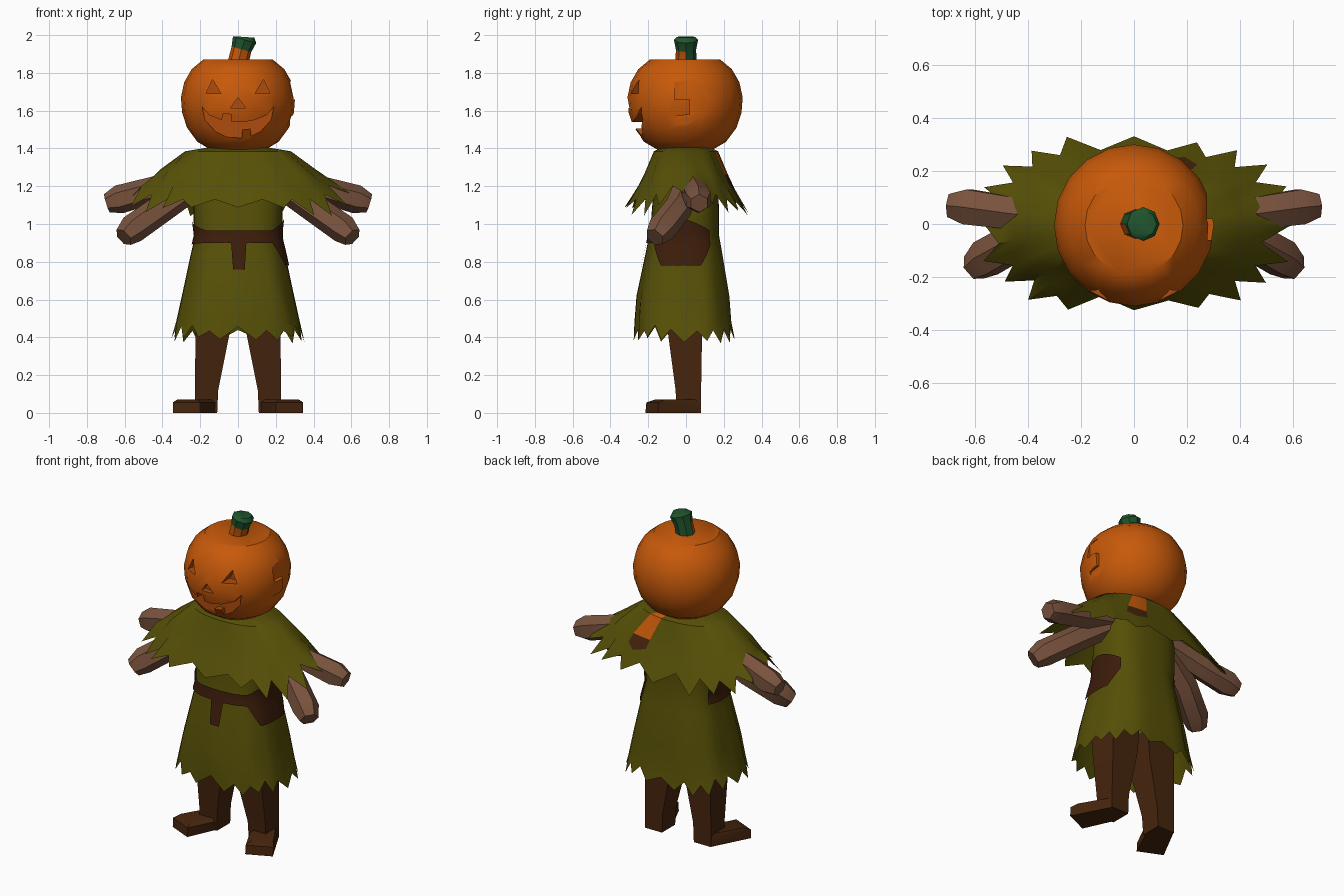
import bpy, bmesh, math, random
from mathutils import Vector

if "Cube" in bpy.data.objects:
    bpy.data.objects.remove(bpy.data.objects["Cube"])

random.seed(4)


def mat(name, rgb):
    m = bpy.data.materials.new(name)
    m.diffuse_color = (*rgb, 1)
    m.use_nodes = True
    m.node_tree.nodes["Principled BSDF"].inputs["Base Color"].default_value = m.diffuse_color
    return m


ORANGE = mat("pumpkin_orange", (0.57, 0.10, 0.003))
BURNT = mat("carved_orange", (0.42, 0.072, 0.004))
OLIVE = mat("olive_cloth", (0.094, 0.08, 0.002))
BROWN = mat("trouser_brown", (0.06, 0.018, 0.004))
LEATHER = mat("belt_leather", (0.046, 0.012, 0.003))
WOOD = mat("arm_wood", (0.19, 0.085, 0.047))
GREEN = mat("stem_green", (0.014, 0.09, 0.026))


def finish(name, bm, mats, angle=40):
    bmesh.ops.recalc_face_normals(bm, faces=bm.faces)
    me = bpy.data.meshes.new(name)
    bm.to_mesh(me)
    bm.free()
    ob = bpy.data.objects.new(name, me)
    bpy.context.collection.objects.link(ob)
    for m in mats:
        me.materials.append(m)
    smooth(ob, angle)
    return ob


def smooth(ob, angle):
    bpy.ops.object.select_all(action='DESELECT')
    ob.select_set(True)
    bpy.context.view_layer.objects.active = ob
    bpy.ops.object.shade_smooth_by_angle(angle=math.radians(angle))


def loft(rings, closed=True, caps=(False, False), rule=None):
    """Skin a list of equal-length point rings; rule(row, column) picks the material."""
    bm = bmesh.new()
    vs = [[bm.verts.new(p) for p in r] for r in rings]
    n = len(vs[0])
    for i in range(len(vs) - 1):
        for j in range(n if closed else n - 1):
            k = (j + 1) % n
            f = bm.faces.new((vs[i][j], vs[i][k], vs[i + 1][k], vs[i + 1][j]))
            f.material_index = rule(i, j) if rule else 0
    if caps[0]:
        bm.faces.new(vs[0])
    if caps[1]:
        bm.faces.new(vs[-1])
    return bm


def oval(t, rx, ry, z, cy=0.0, power=2.0):
    c, s = math.cos(t), math.sin(t)
    e = 2 / power
    return Vector((rx * math.copysign(abs(c) ** e, c), cy + ry * math.copysign(abs(s) ** e, s), z))


def circle(n):
    return [2 * math.pi * i / n for i in range(n)]


def tube(name, stations, m, sides=6, angle=40, rule=None, mats=None):
    """Limb through (x, y, z, radius) stations."""
    pts = [Vector(s[:3]) for s in stations]
    rings = []
    for i, p in enumerate(pts):
        d = (pts[min(i + 1, len(pts) - 1)] - pts[max(i - 1, 0)]).normalized()
        u = d.cross(Vector((0, 1, 0.01))).normalized()
        w = d.cross(u)
        r = stations[i][3]
        rings.append([p + r * (u * math.cos(t) + w * math.sin(t)) for t in circle(sides)])
    return finish(name, loft(rings, True, (True, True), rule), mats or [m], angle)


# Pumpkin head: turned profile with flat top and base
PROFILE = [(0.13, 1.385), (0.215, 1.435), (0.27, 1.51), (0.296, 1.59), (0.302, 1.67),
           (0.285, 1.75), (0.245, 1.82), (0.185, 1.87)]
head = finish("pumpkin_head", loft([[oval(t, r, r * 1.01, z, -0.005) for t in circle(20)]
              for r, z in PROFILE], True, (True, True)), [ORANGE, BURNT])


def carve(outline, floor, front=-0.5, axis='y', mi=1):
    """Cut a prism with the given outline into the head."""
    rings = []
    for d in (front, floor):
        rings.append([(a, d, z) if axis == 'y' else (d, a, z) for a, z in outline])
    c = finish("carving_cutter", loft(rings, True, (True, True)), [ORANGE, BURNT])
    for f in c.data.polygons:
        f.material_index = mi
    b = head.modifiers.new("carve", 'BOOLEAN')
    b.operation, b.solver, b.object = 'DIFFERENCE', 'EXACT', c
    bpy.context.view_layer.objects.active = head
    bpy.ops.object.modifier_apply(modifier="carve")
    bpy.data.objects.remove(c)


# Carved eyes, nose and toothed grin
for s in (-1, 1):
    carve([(s * 0.09, 1.69), (s * 0.17, 1.69), (s * 0.135, 1.765)], -0.21)
carve([(-0.04, 1.615), (0.04, 1.615), (0, 1.67)], -0.27)
carve([(-0.19, 1.62), (-0.15, 1.575), (-0.085, 1.55), (-0.08, 1.585), (-0.035, 1.58), (-0.035, 1.54),
       (0.03, 1.54), (0.085, 1.55), (0.15, 1.575), (0.19, 1.62), (0.175, 1.55), (0.12, 1.49),
       (0.07, 1.465), (0.065, 1.505), (0.02, 1.50), (0.02, 1.455), (-0.06, 1.46), (-0.12, 1.49),
       (-0.175, 1.55)], -0.225)
# Shallow gouge on one cheek
carve([(-0.06, 1.66), (-0.06, 1.75), (0.07, 1.77), (0.12, 1.70), (0.12, 1.58), (0.06, 1.52),
       (-0.05, 1.53), (-0.05, 1.57), (0.02, 1.58), (0.02, 1.66)], 0.275, 0.5, 'x', 0)
smooth(head, 45)

# Leaning stem, orange at its lower front
tube("stem", [(0.0, 0.0, 1.85, 0.055), (0.018, 0.0, 1.925, 0.054), (0.035, 0.0, 1.975, 0.064),
              (0.036, 0.0, 1.99, 0.05)], GREEN, 8, 40,
     lambda i, j: 1 if i == 0 and j in (0, 1, 2, 3) else 0, [GREEN, ORANGE])

# Tunic: flared body, ragged hem
BODY = [(1.40, 0.13, 0.11, 0), (1.32, 0.21, 0.155, 0), (1.18, 0.236, 0.172, 0), (1.02, 0.236, 0.18, -0.005),
        (0.94, 0.226, 0.185, -0.01), (0.84, 0.25, 0.205, -0.01), (0.62, 0.297, 0.247, -0.015),
        (0.48, 0.328, 0.258, -0.015)]


def body_point(t, z, out=0.0):
    for a, b in zip(BODY, BODY[1:]):
        if a[0] >= z >= b[0]:
            f = (a[0] - z) / (a[0] - b[0])
            rx, ry, cy = (a[k] + f * (b[k] - a[k]) for k in (1, 2, 3))
            return oval(t, rx + out, ry + out, z, cy, 2.7)


N = 36
rings = [[body_point(t, b[0]) for t in circle(N)] for b in BODY]
for i in range(5, 8):     # cloth folds deepen toward the hem
    for j, p in enumerate(rings[i]):
        k = 1 - 0.016 * (i - 4) * (j % 4 == 1)
        p.x, p.y = p.x * k, p.y * k
hem = []
for j, t in enumerate(circle(N)):
    tip = j % 2 == 0
    k = 1.0 if tip else 0.95
    hem.append(oval(t, 0.352 * k, 0.27 * k, (0.365 if tip else 0.43) + random.uniform(0, 0.04), -0.01, 2.7))
finish("tunic", loft(rings + [hem]), [OLIVE], 35)

# Ragged shoulder cape, with one pumpkin drip down the back
M = 40
cape = []
for z, rx, ry, pw in ((1.405, 0.16, 0.13, 2), (1.385, 0.28, 0.17, 2.2), (1.29, 0.41, 0.225, 2.5)):
    cape.append([oval(t, rx, ry, z - 0.03 * abs(math.sin(t)) * (z < 1.3), 0, pw) for t in circle(M)])
for j, p in enumerate(cape[2]):
    if j % 4 == 2:
        p.x, p.y = p.x * 0.95, p.y * 0.95
rim = []
for j, t in enumerate(circle(M)):
    tip = j % 2 == 0
    k = random.uniform(0.99, 1.06) if tip else random.uniform(0.85, 0.92)
    z = 1.165 - 0.095 * min(1, 1.6 * abs(math.sin(t))) + (random.uniform(-0.04, 0.02) if tip else 0.06)
    rim.append(oval(t, 0.57 * k, 0.322 * k, z, 0, 2.7))
cape += [[a.lerp(b, 0.4) for a, b in zip(cape[2], rim)], rim]
finish("shoulder_cape", loft(cape, True, (False, False),
       lambda i, j: (1, 1, 2, 0)[i] if j in (7, 8) else 0), [OLIVE, ORANGE, BROWN], 35)


# Belt round the front and sides, with hanging tail and side pouch
def belt_edges(t):
    side = max(0, 1 - abs(t + 0.08) / 0.75)
    left = max(0, 1 - abs(t + math.pi) / 0.9)
    tail = abs(t + math.pi / 2 - 0.015) < 0.075
    low = 0.76 if tail else 0.9 - 0.12 * min(1, side * 2) - 0.01 * left
    return low, 0.965 + 0.065 * side + 0.05 * left


ts = [-math.pi - 0.45 + (math.pi + 1.1) * i / 120 for i in range(121)]
rows = []
for r in range(6):
    row = []
    for t in ts:
        lo, hi = belt_edges(t)
        row.append(body_point(t, lo + (hi - lo) * r / 5, 0.008))
    rows.append(row)
finish("belt", loft(rows, False), [LEATHER], 40)

for s, side in ((-1, "left"), (1, "right")):
    # Forked wooden arm
    tube(side + "_upper_branch", [(s * 0.2, 0.02, 1.25, 0.07), (s * 0.45, 0.04, 1.18, 0.07),
         (s * 0.63, 0.065, 1.13, 0.076), (s * 0.695, 0.07, 1.11, 0.05)], WOOD)
    tube(side + "_lower_branch", [(s * 0.22, 0.01, 1.21, 0.07), (s * 0.4, -0.04, 1.085, 0.075),
         (s * 0.56, -0.13, 0.972, 0.077), (s * 0.605, -0.165, 0.93, 0.055)], WOOD)

    # Straight trouser leg and turned-out foot
    leg = []
    for z, x0, x1, y0, y1 in ((0.0, 0.11, 0.228, -0.05, 0.08), (0.12, 0.105, 0.228, -0.055, 0.08),
                              (0.42, 0.045, 0.225, -0.095, 0.085), (0.6, 0.03, 0.22, -0.11, 0.085)):
        leg.append([(s * x0, y0, z), (s * x1, y0, z), (s * x1, y1, z), (s * x0, y1, z)])
    finish(side + "_leg", loft(leg, True, (True, True)), [BROWN], 30)
    foot = [[(s * x, y, z) for x, y in pts] for z, pts in (
        (0.0, [(0.11, -0.02), (0.2, -0.215), (0.345, -0.15), (0.23, 0.07), (0.11, 0.075)]),
        (0.055, [(0.11, -0.03), (0.2, -0.21), (0.345, -0.145), (0.23, 0.07), (0.11, 0.075)]),
        (0.072, [(0.12, -0.02), (0.215, -0.16), (0.32, -0.11), (0.22, 0.06), (0.12, 0.065)]))]
    finish(side + "_foot", loft(foot, True, (True, True)), [BROWN], 30)
